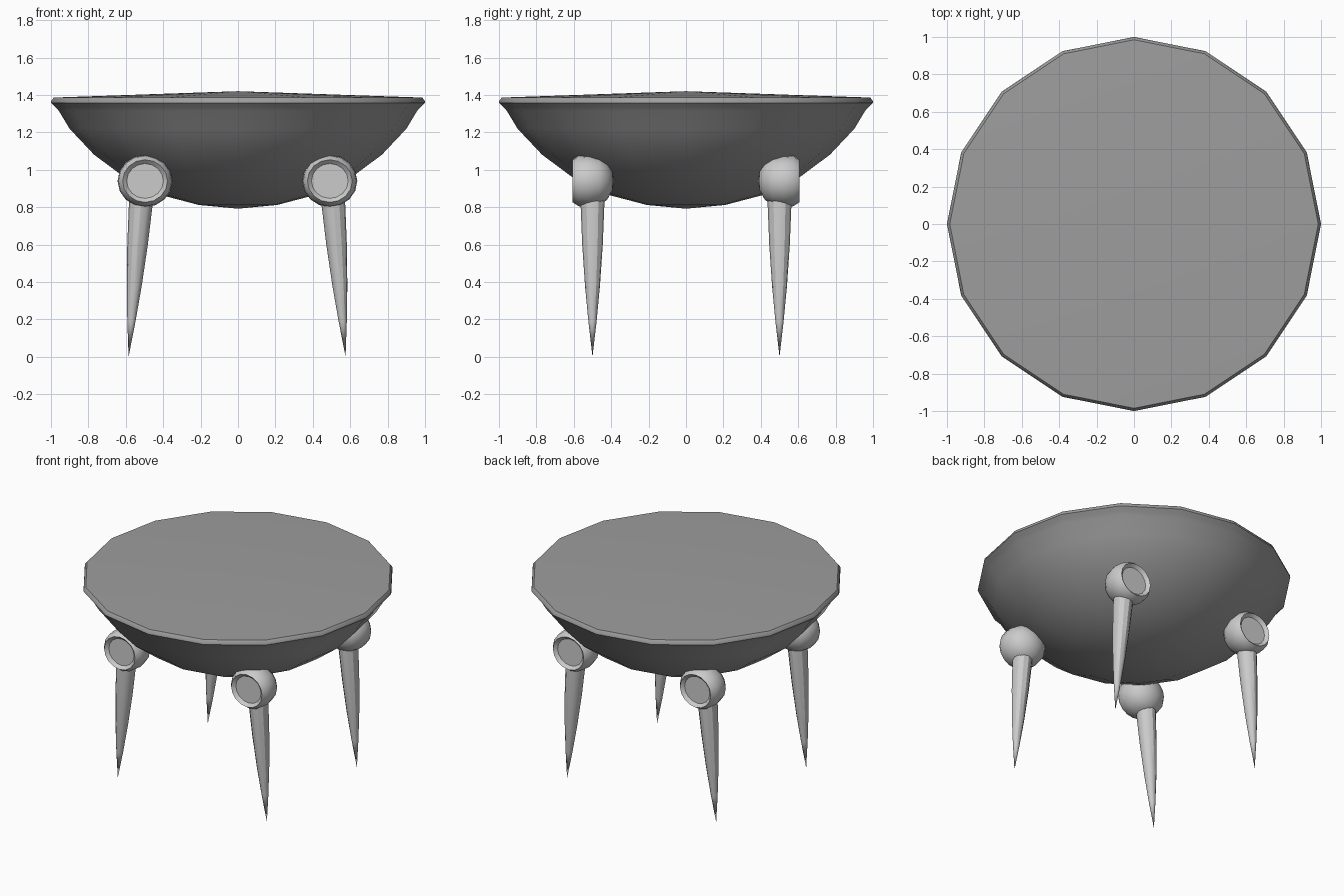
import bpy, bmesh
from math import sin, cos, pi

if "Cube" in bpy.data.objects:
    bpy.data.objects.remove(bpy.data.objects["Cube"])


def material(name, v):
    m = bpy.data.materials.new(name)
    m.diffuse_color = (v, v, v, 1)
    m.use_nodes = True
    m.node_tree.nodes["Principled BSDF"].inputs["Base Color"].default_value = m.diffuse_color
    return m


DARK = material("dark_grey", 0.34)
LIGHT = material("mid_grey", 0.56)


def make_object(name, bm, mat):
    bmesh.ops.recalc_face_normals(bm, faces=bm.faces)
    me = bpy.data.meshes.new(name)
    bm.to_mesh(me)
    bm.free()
    me.materials.append(mat)
    ob = bpy.data.objects.new(name, me)
    bpy.context.collection.objects.link(ob)
    bpy.ops.object.select_all(action='DESELECT')
    ob.select_set(True)
    bpy.context.view_layer.objects.active = ob
    bpy.ops.object.shade_smooth_by_angle(angle=pi / 6)
    return ob


def lathe(name, profile, place, mat, n=16):
    """Revolve (radius, height) points; place(x, y, h) gives the final position."""
    bm = bmesh.new()
    rings = []
    for r, h in profile:
        if r == 0:
            rings.append([bm.verts.new(place(0, 0, h))])
        else:
            rings.append([bm.verts.new(place(r * cos(2 * pi * i / n),
                                             r * sin(2 * pi * i / n), h))
                          for i in range(n)])
    for a, b in zip(rings, rings[1:]):
        for i in range(n):
            j = (i + 1) % n
            quad = [a[i % len(a)], a[j % len(a)], b[j % len(b)], b[i % len(b)]]
            bm.faces.new(list(dict.fromkeys(quad)))
    return make_object(name, bm, mat)


# Bowl body with rounded rim and slightly domed lid
lathe("bowl_body", [(0, 0.792), (0.21, 0.812), (0.42, 0.867), (0.61, 0.962),
                    (0.77, 1.081), (0.90, 1.219), (0.958, 1.315), (0.978, 1.336),
                    (1.0, 1.358), (0.998, 1.370), (0.985, 1.386), (0, 1.42)],
      lambda x, y, h: (x, y, h), DARK)

# Joint profile: ball at the back, bevelled shallow recess on the outside
JOINT = [(0, 0.385), (0.055, 0.394), (0.106, 0.422), (0.136, 0.462),
         (0.147, 0.520), (0.142, 0.575), (0.120, 0.606),
         (0.098, 0.585), (0, 0.585)]
# Spike leg: (radius, z), centre line leans outwards
LEG = [(0, 0.90), (0.066, 0.90), (0.063, 0.80), (0.055, 0.60),
       (0.040, 0.38), (0.022, 0.19), (0, 0.0)]

for sx, side in ((-1, "left"), (1, "right")):
    for sy, end in ((-1, "front"), (1, "back")):
        lathe(f"{end}_{side}_joint", JOINT,
              lambda x, y, h: (sx * 0.494 - 0.003 + x, sy * h, 0.94 + y * 0.95), LIGHT)
        lathe(f"{end}_{side}_leg", LEG,
              lambda x, y, h: (sx * (0.58 - 0.08 * h) - 0.005 + x, sy * 0.5 + y, h), LIGHT, 12)
